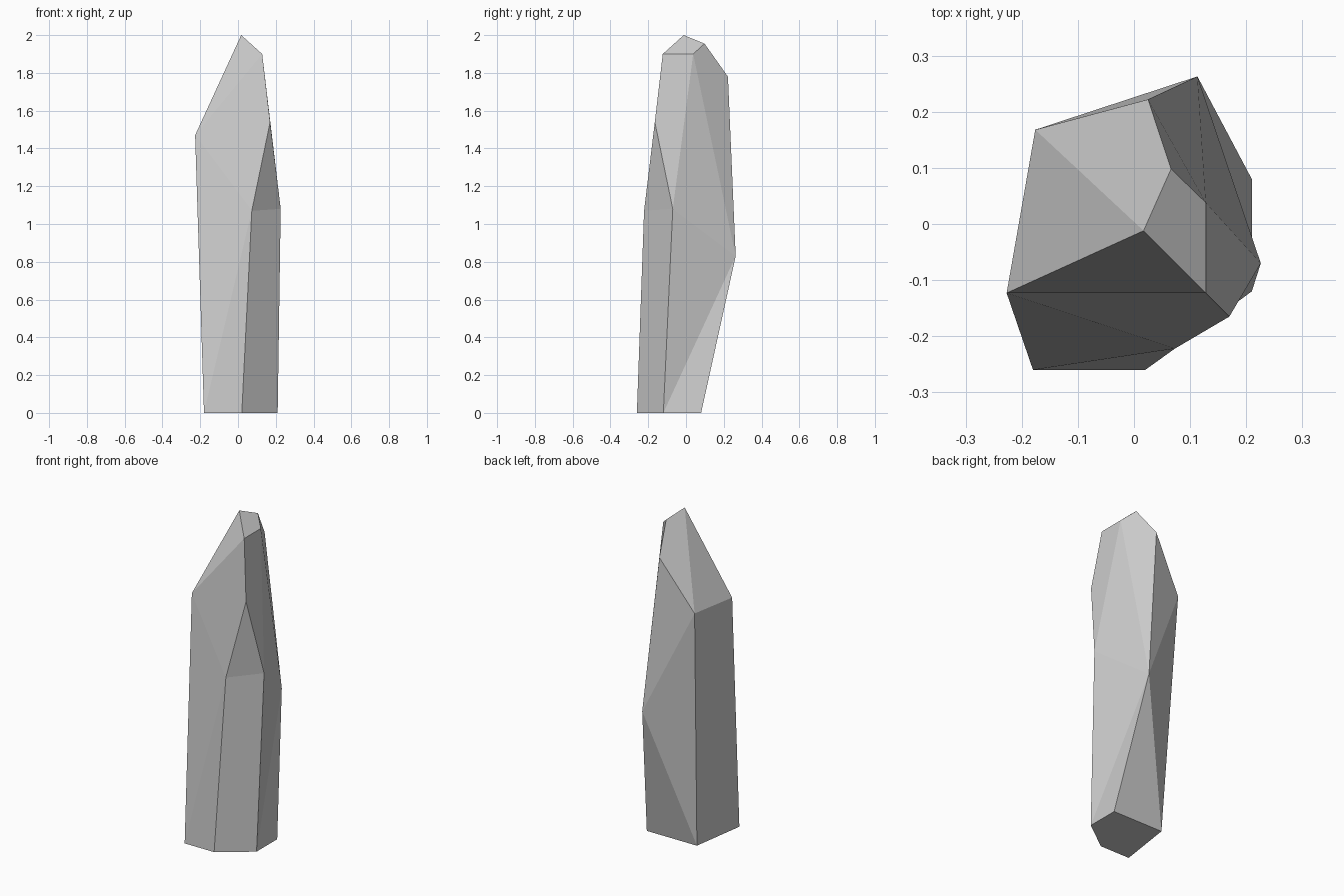
import bpy, bmesh

if "Cube" in bpy.data.objects:
    bpy.data.objects.remove(bpy.data.objects["Cube"])

# Corners of the crystal shard, from the base ring up to the tip
corners = {
    # base
    "A": (-0.18, -0.26, 0), "B": (0.02, -0.26, 0), "C": (0.21, -0.12, 0),
    "D": (0.21, 0.08, 0), "E": (-0.13, 0.08, 0),
    # waist
    "M": (0.113, 0.263, 0.83), "O": (0.226, -0.07, 1.08), "P": (0.073, -0.222, 1.07),
    # shoulders
    "F": (-0.227, -0.123, 1.47), "G": (-0.176, 0.168, 1.47), "N": (0.17, -0.165, 1.54),
    # crown
    "L": (0.025, 0.222, 1.78), "J": (0.128, -0.123, 1.9), "I": (0.128, 0.038, 1.9),
    "K": (0.066, 0.098, 1.955), "H": (0.017, -0.012, 2.0),
}

# Facets as loops of corners
facets = ("EDCBA "                 # base
          "ABP APF FPNJ "          # front
          "BCOP PON "              # front right corner
          "CDM CMO OMI OIJN "      # right
          "IMLK "                  # back right
          "DEM EGM GLM "           # back
          "EAFG "                  # left
          "HFJ HJIK HKLG HGF").split()

bm = bmesh.new()
v = {k: bm.verts.new(p) for k, p in corners.items()}
for loop in facets:
    bm.faces.new([v[c] for c in loop])
bmesh.ops.recalc_face_normals(bm, faces=bm.faces[:])
mesh = bpy.data.meshes.new("crystal_shard")
bm.to_mesh(mesh)
bm.free()
shard = bpy.data.objects.new("crystal_shard", mesh)
bpy.context.collection.objects.link(shard)
